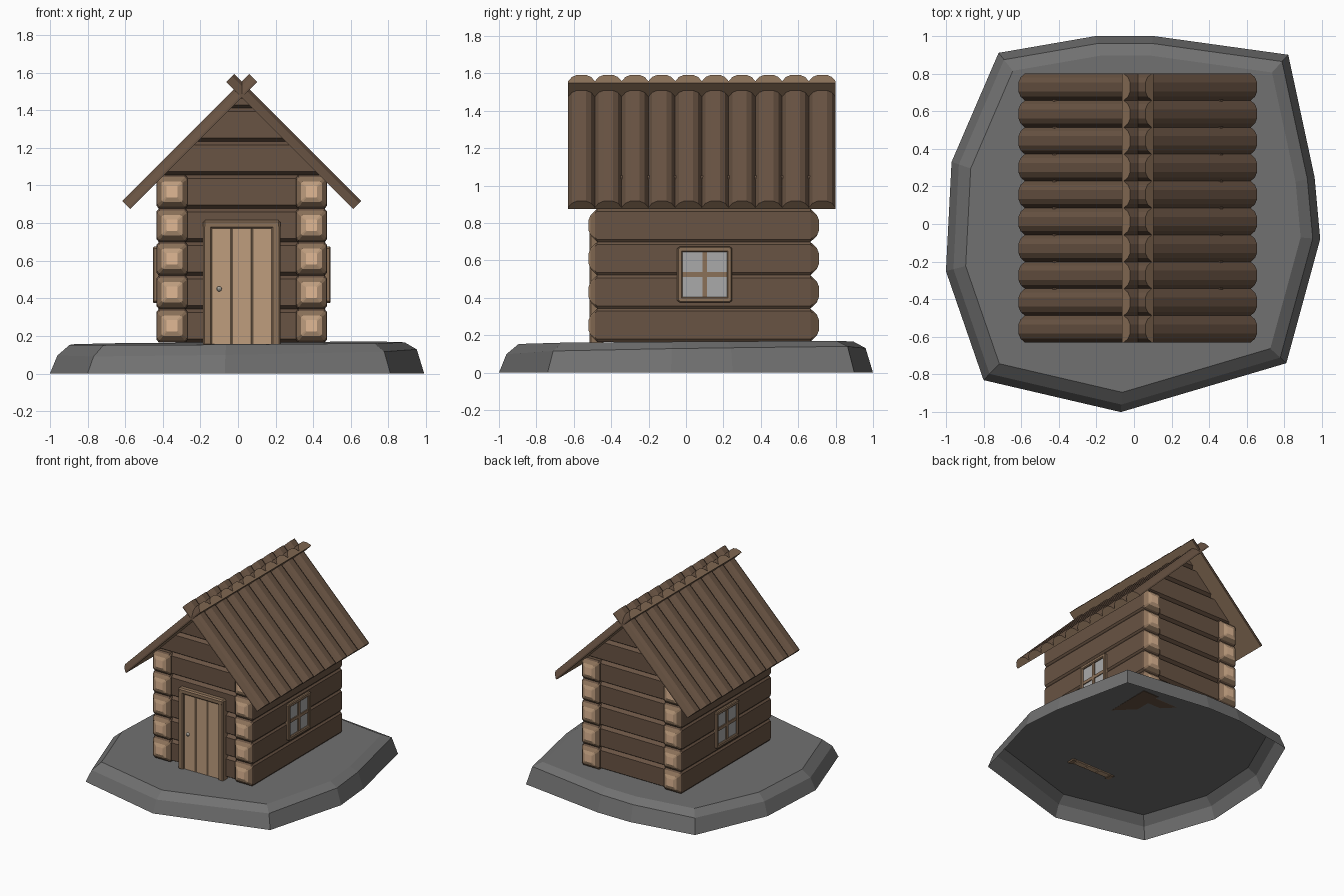
import bpy, bmesh
from mathutils import Vector

if "Cube" in bpy.data.objects:
    bpy.data.objects.remove(bpy.data.objects["Cube"])

CX, CY = 0.02, 0.095      # cabin centre
Z0, PITCH = 0.165, 0.178  # first log row and row height


def material(name, r, g, b):
    m = bpy.data.materials.new(name)
    m.diffuse_color = (r ** 2.2, g ** 2.2, b ** 2.2, 1)
    m.use_nodes = True
    m.node_tree.nodes["Principled BSDF"].inputs["Base Color"].default_value = m.diffuse_color
    return m


BARK = material("bark", 0.41, 0.33, 0.27)
WOOD = material("wood", 0.54, 0.44, 0.35)
TAN = material("tan", 0.74, 0.61, 0.49)
CUT = material("cut_wood", 0.88, 0.72, 0.58)
STONE = material("stone", 0.44, 0.44, 0.44)
GLASS = material("glass", 0.66, 0.66, 0.66)
METAL = material("metal", 0.78, 0.76, 0.72)


def finish(name, bm, mats):
    me = bpy.data.meshes.new(name)
    bmesh.ops.recalc_face_normals(bm, faces=bm.faces)
    bm.to_mesh(me)
    bm.free()
    for m in mats:
        me.materials.append(m)
    ob = bpy.data.objects.new(name, me)
    bpy.context.collection.objects.link(ob)
    return ob


def loft(name, rings, mats, bands=None, caps=(0, 0), edge_mats=None):
    """Skin a list of rings; bands = material per strip, caps = None leaves an end open."""
    bm = bmesh.new()
    vs = [[bm.verts.new(p) for p in r] for r in rings]
    n = len(rings[0])
    for k in range(len(rings) - 1):
        for i in range(n):
            j = (i + 1) % n
            f = bm.faces.new((vs[k][i], vs[k][j], vs[k + 1][j], vs[k + 1][i]))
            f.material_index = edge_mats[i] if edge_mats else (bands[k] if bands else 0)
    for ring, c in ((vs[0], caps[0]), (vs[-1], caps[1])):
        if c is not None:
            bm.faces.new(ring).material_index = c
    return finish(name, bm, mats)


def box(name, x, y, z, mat, bevel=0.0):
    """Box from (min, max) pairs."""
    bm = bmesh.new()
    bmesh.ops.create_cube(bm, size=1)
    for v in bm.verts:
        v.co = Vector([(a + b) / 2 + c * (b - a) for (a, b), c in zip((x, y, z), v.co)])
    if bevel:
        bmesh.ops.bevel(bm, geom=bm.edges[:], offset=bevel, segments=1, affect='EDGES')
    return finish(name, bm, [mat])


# Rock base: open underneath, sloped rim
outline = [(-1, -.25), (-.97, .33), (-.72, .91), (-.2, 1), (.1, 1), (.82, .9),
           (.96, .25), (.99, -.08), (.81, -.74), (-.07, -1), (-.8, -.83)]
rock = []
for scale, z, tilt in ((1, 0, 0), (.96, .115, .015), (.895, .16, .006)):
    rock.append([(x * scale, y * scale, z + tilt * (x + y)) for x, y in outline])
loft("rock_base", rock, [STONE], caps=(None, 0))

# Side wall logs with stepped cut ends
LOG_ENDS = ((.615, .03), (.605, .055), (.582, .078))
for s, side in ((-1, "left"), (1, "right")):
    for row in range(5):
        zc, xc = Z0 + PITCH * (row + .5), CX + s * .3705
        steps = [(-d, w) for d, w in LOG_ENDS] + [(-.57, .089), (.57, .089)]
        steps += [(d, w) for d, w in reversed(LOG_ENDS)]
        rings = []
        for d, w in steps:
            a, c = min(w, .082), w * .84
            sec = [(-a, -c), (-a * .86, -w), (a * .86, -w), (a, -c),
                   (a, c), (a * .86, w), (-a * .86, w), (-a, c)]
            rings.append([(xc + u, CY + d, zc + v) for u, v in sec])
        loft(f"{side}_wall_log_{row}", rings, [BARK, WOOD, TAN, CUT],
             bands=[2, 1, 0, 0, 0, 1, 2], caps=(3, 3))


# Front and back wall logs, the top ones cut to the roof slope
def half_width(z, gable):
    return max(1.48 - z, .008) if gable else .30


for s, side in ((-1, "front"), (1, "back")):
    for row in range(8):
        gable = row > 4
        lo, hi = Z0 + PITCH * row, min(Z0 + PITCH * (row + 1), 1.48)
        rings = []
        for d, inset in ((.43, .018), (.45, 0), (.54, 0), (.57, .018)):
            a, b = lo + inset, hi - inset
            wa, wb = half_width(a, gable), half_width(b, gable)
            rings.append([(CX - wa, CY + s * d, a), (CX + wa, CY + s * d, a),
                          (CX + wb, CY + s * d, b), (CX - wb, CY + s * d, b)])
        loft(f"{side}_wall_log_{row}", rings, [BARK])

# Roof: ten half-round logs per slope, crossing at the ridge
N, RY0, RY1 = 10, -.63, .80
step = (RY1 - RY0) / N
section = [(-.5, 0), (-.5, .012), (-.36, .044), (-.17, .06),
           (.17, .06), (.36, .044), (.5, .012), (.5, 0)]
r = .5 ** .5
for s, side in ((-1, "left"), (1, "right")):
    for i in range(N):
        yc = RY0 + step * (i + .5)
        rings = []
        for u, z in ((.592, .875), (-.083, 1.55)):      # eave and ridge ends, underside
            rings.append([(CX + s * (u + h * r), yc + w * step, z + h * r) for w, h in section])
        loft(f"{side}_roof_log_{i}", rings, [BARK, WOOD], caps=(1, 1),
             edge_mats=[0, 0, 0, 0, 0, 0, 0, 1])

# Door: three boards, frame and knob
for i in range(3):
    w = .324 / 3
    box(f"door_board_{i}", (CX - .162 + w * i, CX - .162 + w * (i + 1)),
        (-.498, -.44), (.15, .775), TAN, .005)
for s, side in ((-1, "left"), (1, "right")):
    a, b = sorted((CX + s * .158, CX + s * .205))
    box(f"door_frame_{side}", (a, b), (-.515, -.44), (.15, .79), WOOD, .008)
box("door_frame_top", (CX - .205, CX + .205), (-.516, -.44), (.77, .815), WOOD, .01)
bm = bmesh.new()
bmesh.ops.create_uvsphere(bm, u_segments=8, v_segments=6, radius=.014)
bmesh.ops.translate(bm, verts=bm.verts, vec=(-.10, -.506, .45))
finish("door_knob", bm, [METAL])

# Side windows: frame, glazing bars and glass
WY, WZ = .10, .525
for s, side in ((-1, "left"), (1, "right")):
    fx = sorted((CX + s * .43, CX + s * .473))
    bx = sorted((CX + s * .43, CX + s * .466))
    gx = sorted((CX + s * .43, CX + s * .459))
    for t, end in ((-1, "a"), (1, "b")):
        box(f"{side}_window_jamb_{end}", fx, sorted((WY + t * .118, WY + t * .147)),
            (WZ - .145, WZ + .145), WOOD, .006)
        box(f"{side}_window_rail_{end}", fx, (WY - .140, WY + .140),
            sorted((WZ + t * .120, WZ + t * .150)), WOOD, .006)
    box(f"{side}_window_bar_upright", bx, (WY - .013, WY + .013), (WZ - .13, WZ + .13), WOOD)
    box(f"{side}_window_bar_level", bx, (WY - .13, WY + .13), (WZ - .013, WZ + .013), WOOD)
    box(f"{side}_window_glass", gx, (WY - .13, WY + .13), (WZ - .13, WZ + .13), GLASS)
